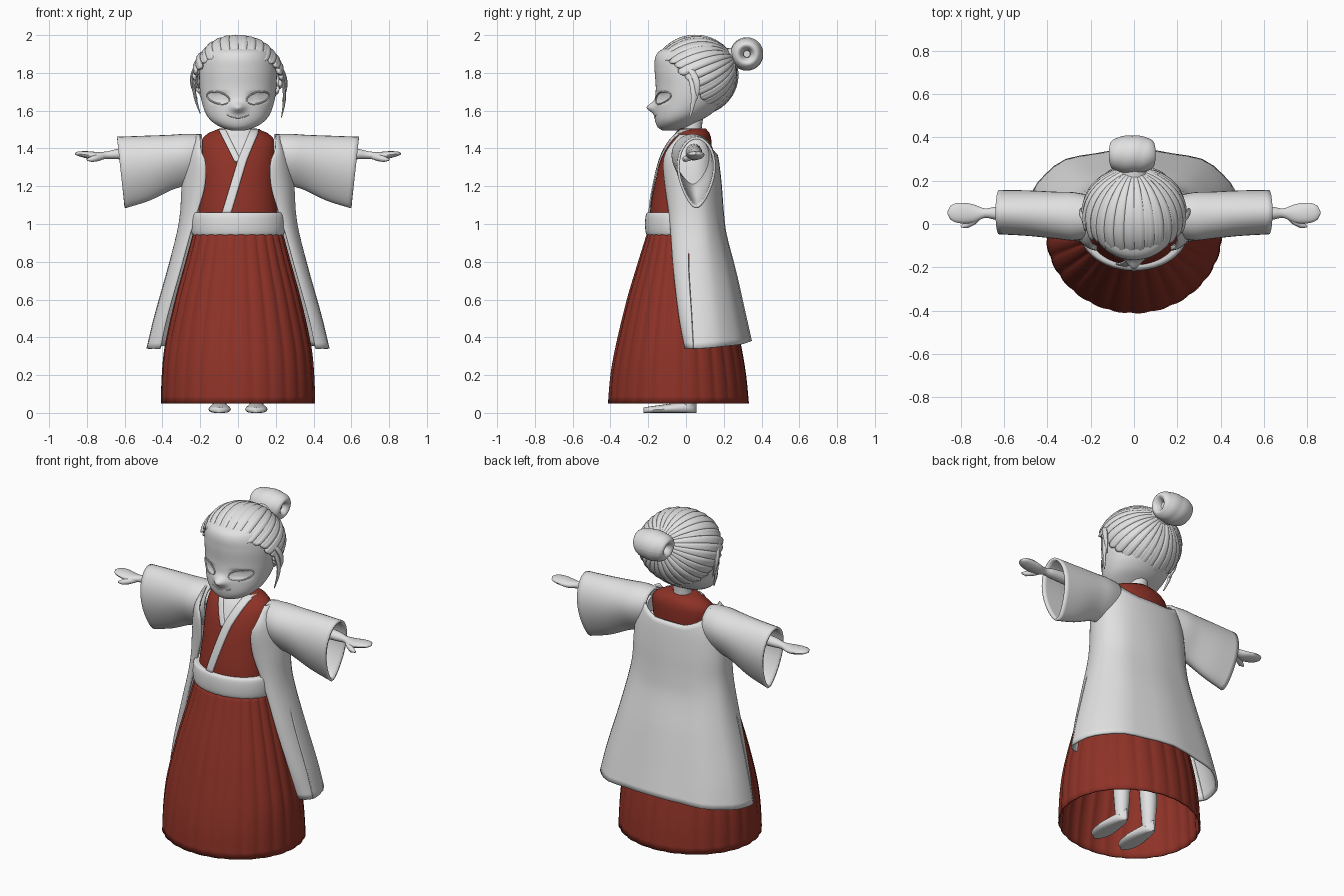
import bpy, bmesh, math, random
from math import sin, cos, pi, radians, sqrt, exp
from mathutils import Vector

random.seed(4)
if "Cube" in bpy.data.objects:
    bpy.data.objects.remove(bpy.data.objects["Cube"])


def material(name, rgb):
    m = bpy.data.materials.new(name)
    m.use_nodes = True
    m.diffuse_color = (*rgb, 1)
    m.node_tree.nodes["Principled BSDF"].inputs["Base Color"].default_value = (*rgb, 1)
    return m


GREY = material("pale_grey", (0.75, 0.75, 0.75))
RED = material("deep_red", (0.27, 0.032, 0.02))


def interp(table, z):
    """Smooth lookup in a table of rows keyed by their first value."""
    n = len(table)
    z = min(max(z, table[0][0]), table[-1][0])
    i = max(k for k in range(n - 1) if table[k][0] <= z)
    a, b = table[i], table[i + 1]
    p, q = table[max(i - 1, 0)], table[min(i + 2, n - 1)]
    h = b[0] - a[0]
    t = (z - a[0]) / h
    out = []
    for k in range(1, len(a)):
        m0 = (b[k] - p[k]) / (b[0] - p[0]) * h
        m1 = (q[k] - a[k]) / (q[0] - a[0]) * h
        out.append((2*t**3 - 3*t*t + 1) * a[k] + (t**3 - 2*t*t + t) * m0
                   + (3*t*t - 2*t**3) * b[k] + (t**3 - t*t) * m1)
    return out


def grid(name, rows, mat, wrap=True, caps=False, thick=0, skip=None):
    """Skin rows of points; wrap closes each row, skip(row, col) leaves a gap."""
    bm = bmesh.new()
    vs = [[bm.verts.new(p) for p in r] for r in rows]
    n = len(rows[0])
    for i in range(len(rows) - 1):
        for j in range(n if wrap else n - 1):
            if skip and skip(i, j):
                continue
            k = (j + 1) % n
            bm.faces.new((vs[i][j], vs[i][k], vs[i + 1][k], vs[i + 1][j]))
    if caps:
        bm.faces.new(vs[0])
        bm.faces.new(vs[-1])
    bmesh.ops.recalc_face_normals(bm, faces=bm.faces)
    me = bpy.data.meshes.new(name)
    bm.to_mesh(me)
    bm.free()
    me.materials.append(mat)
    me.shade_smooth()
    me.set_sharp_from_angle(angle=radians(50))
    ob = bpy.data.objects.new(name, me)
    bpy.context.collection.objects.link(ob)
    if thick:
        mod = ob.modifiers.new("thickness", "SOLIDIFY")
        mod.thickness, mod.offset = thick, 0
    return ob


def tube(name, pts, radii, mat, sides=10, flat=1.0):
    """Round tube through points; flat squeezes it along x."""
    pts = [Vector(p) for p in pts]
    rows = []
    for i, p in enumerate(pts):
        d = (pts[min(i + 1, len(pts) - 1)] - pts[max(i - 1, 0)]).normalized()
        u = d.cross(Vector((0, 1, 0) if abs(d.y) < 0.9 else (1, 0, 0))).normalized()
        v = d.cross(u)
        rows.append([p + radii[i] * (u * cos(2*pi*k/sides) * flat + v * sin(2*pi*k/sides))
                     for k in range(sides)])
    return grid(name, rows, mat, caps=True)


def ring(z, rx, yf, yb, n, f=lambda a: 1):
    c, r = (yf + yb) / 2, (yb - yf) / 2
    return [(rx * f(2*pi*k/n) * sin(2*pi*k/n), c - r * f(2*pi*k/n) * cos(2*pi*k/n), z)
            for k in range(n)]


def front_y(table, x, z):
    rx, yf, yb = interp(table, z)
    return (yf + yb) / 2 - (yb - yf) / 2 * sqrt(max(0, 1 - (x / rx) ** 2))


def steps(a, b, n):
    return [a + (b - a) * i / n for i in range(n + 1)]


# Pleated skirt, open below
SKIRT = [(.05, .405, -.41, .33), (.2, .4, -.397, .315), (.35, .385, -.37, .29),
         (.6, .33, -.31, .235), (.8, .275, -.25, .18), (.96, .232, -.2, .12)]
rows = []
for z in steps(.05, .96, 24):
    amp = .02 + .035 * (z - .05)
    rows.append(ring(z, *interp(SKIRT, z), 208,
                     lambda a: 1 - amp * (1 - sqrt(abs(sin(13 * a + .6))))))
grid("skirt", rows, RED, thick=.008)

# Robe top and sash
ROBE = [(.92, .215, -.19, .11), (1.06, .21, -.19, .12), (1.2, .2, -.168, .13),
        (1.35, .2, -.13, .135), (1.44, .195, -.085, .135), (1.48, .16, -.05, .125),
        (1.505, .1, -.035, .105)]
grid("robe_top", [ring(z, *interp(ROBE, z), 48) for z in steps(.92, 1.505, 26)], RED, caps=True)
rows = [ring(1 + .062 * sin(b), *(v + s * .022 * cos(b) ** .5 for v, s in
        ((.228, 1), (-.195, -1), (.12, 1))), 48) for b in steps(-1.57, 1.57, 12)]
grid("sash", rows, GREY, caps=True)


def strip(name, left, right, z0, z1, off):
    """Thin plate on the chest between two x functions of height."""
    rows = []
    for z in steps(z0, z1, 18):
        xs = steps(left(z), right(z), 4)
        rows.append([(x, front_y(ROBE, x, z) - off, z) for x in xs])
    return grid(name, rows, GREY, wrap=False, thick=.008)


def lapel(z):
    return -.06 + (z - 1.06) * .3 if z < 1.34 else .024 + (z - 1.34) * .42


strip("long_lapel", lambda z: lapel(z) - .024, lambda z: lapel(z) + .024, 1.05, 1.5, .007)
strip("short_lapel", lambda z: -.085 + (1.5 - z) * .5 - .018,
      lambda z: -.085 + (1.5 - z) * .5 + .018, 1.33, 1.5, .005)
strip("chest_skin", lambda z: -.085 + (1.5 - z) * .5, lapel, 1.34, 1.5, .002)

# Open coat: front edge x, front edge y, side x, side y, back y
COAT = [(.34, .41, .0, .478, .06, .345), (.5, .375, -.03, .44, .06, .31),
        (.75, .305, -.06, .37, .05, .255), (.95, .25, -.075, .318, .05, .205),
        (1.06, .215, -.085, .3, .04, .192), (1.2, .175, -.105, .292, .04, .182),
        (1.33, .172, -.115, .275, .04, .168), (1.39, .195, -.095, .255, .04, .155),
        (1.47, .2, -.03, .215, .04, .13)]
half = steps(0, .55, 8) + [.58 + .05 * i for i in range(4)] + [.755, .77] + \
    [.8 + .1 * i for i in range(12)]
cols = [(1, u) for u in half] + [(-1, u) for u in half[-2::-1]]
slits = [i for i in range(len(cols) - 1) if sorted((cols[i][1], cols[i + 1][1])) == [.755, .77]]


def coat_point(side, u, t):
    u = u / half[-1] * 2
    back = max(0, u - 1)
    low = .34 + .04 * back
    top = 1.47 - .1 * min(1, max(0, u - 1.25) / .55) ** .6
    z = low + (top - low) * t
    ex, ey, rx, cy, yb = interp(COAT, z)
    if u < 1:
        a = u * pi / 2
        x, y = ex + (rx - ex) * sin(a), ey + (cy - ey) * (1 - cos(a))
    else:
        a = back * pi / 2
        x, y = rx * cos(a) ** .85, cy + (yb - cy) * sin(a) ** .85
    y += .006 * (1 - t) * sin(back * 14) * min(1, back * 4)
    return (side * max(x, 0), y, z)


rows = [[coat_point(s, u, t) for s, u in cols] for t in steps(0, 1, 36)]
grid("coat_body", rows, GREY, wrap=False, thick=.014, skip=lambda i, j: j in slits and i < 16)

# Wide sleeves: top z, bottom z, middle y, half width
SLEEVE = [(.19, 1.468, 1.23, .035, .095), (.28, 1.47, 1.21, .035, .115),
          (.36, 1.465, 1.19, .04, .112), (.5, 1.46, 1.13, .05, .108),
          (.64, 1.455, 1.09, .055, .105)]
# Arm: half width y, half height z, middle y, middle z
ARM = [(.2, .045, .045, .04, 1.38), (.5, .036, .036, .05, 1.375), (.64, .03, .027, .05, 1.37),
       (.69, .022, .02, .05, 1.365), (.74, .042, .021, .048, 1.36), (.79, .048, .02, .05, 1.365),
       (.83, .042, .015, .052, 1.37), (.855, .025, .009, .052, 1.372), (.862, .006, .004, .052, 1.372)]
for side, label in ((1, "left"), (-1, "right")):
    rows = []
    for x in steps(.19, .64, 18):
        zt, zb, yc, hw = interp(SLEEVE, x)
        row = []
        for k in range(36):
            a = 2 * pi * k / 36
            drop = (1 - sin(a)) / 2
            row.append((side * (x - .04 * drop * (x - .19) / .45),
                        yc + hw * cos(a) * (1 - .45 * drop ** 2),
                        (zt + zb) / 2 + (zt - zb) / 2 * sin(a)))
        rows.append(row)
    grid(label + "_sleeve", rows, GREY, thick=.014)

    rows = []
    for x in steps(.2, .862, 50):
        ry, rz, yc, zc = interp(ARM, x)
        rows.append([(side * x, yc + ry * cos(2*pi*k/16), zc + rz * sin(2*pi*k/16))
                     for k in range(16)])
    grid(label + "_arm", rows, GREY, caps=True)
    tube(label + "_thumb", [(side * .71, .04, 1.358), (side * .745, .012, 1.35),
         (side * .775, -.006, 1.343), (side * .8, -.012, 1.34)], [.014, .018, .015, .005], GREY)

    # Legs and slippers
    tube(label + "_leg", [(side * .085, 0, .95), (side * .09, 0, .45), (side * .097, .01, .2),
         (side * .097, .01, .03)], [.07, .055, .048, .036], GREY, 16)
    rows = []
    for t in steps(0, 1, 14):
        w = .058 * (1 - abs(2 * t - 1) ** 4) ** .5 * (.8 + .2 * cos((t - .3) * 4)) + .002
        h = .026 + .035 * t
        rows.append([(side * .097 + w * cos(2*pi*k/16), -.225 + .28 * t,
                      max(0, h * (.5 + .62 * sin(2*pi*k/16)))) for k in range(16)])
    grid(label + "_foot", rows, GREY, caps=True)

# Head with a pointed little snout and sunken eyes
HEAD = [(1.495, .035, -.125, -.05), (1.51, .085, -.148, .0), (1.54, .135, -.162, .06),
        (1.58, .168, -.167, .13), (1.64, .19, -.165, .19), (1.72, .203, -.16, .215),
        (1.82, .203, -.166, .21), (1.89, .185, -.16, .19), (1.925, .15, -.125, .15),
        (1.95, .06, -.04, .08)]
rows = []
for z in steps(1.495, 1.95, 56):
    row = []
    for x, y, _ in ring(z, *interp(HEAD, z), 96):
        if y < 0:
            y -= .043 * exp(-(x / .035) ** 2 - ((z - 1.617) / .026) ** 2)
            y += .012 * exp(-(((abs(x) - .105) / .05) ** 4) - ((z - 1.67) / .028) ** 4)
        row.append((x, y, z))
    rows.append(row)
grid("head", rows, GREY, caps=True)
tube("neck", [(0, .03, 1.4), (0, .03, 1.5), (0, .04, 1.6)], [.06, .052, .055], GREY, 20)


def face_line(name, path, r):
    tube(name, [(x, front_y(HEAD, x, z), z) for x, z in path], [r] * len(path), GREY, 6)


for side, label in ((1, "left"), (-1, "right")):
    face_line(label + "_eye_rim", [(side * (.105 + .06 * cos(a)), 1.668 + .031 * sin(a) + .012 * cos(a))
                                   for a in steps(0, 2 * pi, 24)], .004)
face_line("mouth", [(x, 1.562 + 5 * x * x) for x in steps(-.06, .06, 12)], .003)

# Ridged hair cap, combed back toward the bun
POLE = Vector((0, cos(radians(25)), sin(radians(25))))
UP = Vector((0, -sin(radians(25)), cos(radians(25))))
LOCKS, PER = 30, 10
height = [random.uniform(.01, .045) for _ in range(LOCKS)]
length = [random.uniform(-3, 3) for _ in range(LOCKS)]
rows = []
for t in steps(.08, 1, 22):
    row = []
    for k in range(LOCKS * PER):
        phi, lock = 2 * pi * k / (LOCKS * PER), k // PER
        c = cos(phi)
        bump = sin(pi * (k % PER + .2) / PER)
        th = radians((100 + 15 * c + 7 * c * c + length[lock] + 4 * bump) * t)
        d = POLE * cos(th) + (UP * c + Vector((1, 0, 0)) * sin(phi)) * sin(th)
        r = .985 + height[lock] * bump ** .6 + (.015 if k % PER > 5 else 0) * t
        row.append((d.x * .228 * r, .05 + d.y * .213 * r, 1.79 + d.z * .202 * r))
    rows.append(row)
grid("hair_cap", rows, GREY, thick=.018)

# Loose locks beside the face
for i, (s, x0, x1, y1, z1) in enumerate(((1, .2, .23, .02, 1.565), (1, .21, .235, .05, 1.65),
                                        (-1, .205, .2, .015, 1.585), (-1, .215, .215, .05, 1.66))):
    pts = []
    for t in steps(0, 1, 10):
        pts.append((s * (x0 + (x1 - x0) * t + .03 * sin(pi * t)),
                    -.01 + (y1 + .01) * t + .035 * sin(pi * t), 1.86 + (z1 - 1.86) * t))
    tube("side_lock_%d" % (i + 1), pts, [.004 + .018 * sin(pi * t) ** .8 * (1 - .5 * t)
         for t in steps(0, 1, 10)], GREY, 10, .55)

# Wound bun
rows = []
for k in range(48):
    a = 2 * pi * k / 48
    row = []
    for j in range(56):
        b = 2 * pi * j / 56
        r = .05 + .036 * cos(b) * (1 + .07 * abs(sin(4 * b + a)))
        row.append((-.008 + .1 * sin(b) * (1 + .08 * sin(a)), .322 + r * cos(a), 1.9 + r * sin(a)))
    rows.append(row)
grid("hair_bun", rows + rows[:1], GREY)
tube("bun_core", [(-.07, .322, 1.9), (0, .322, 1.9), (.06, .322, 1.9)], [.018, .024, .018], GREY, 16)
tube("bun_root", [(0, .2, 1.86), (0, .25, 1.875), (0, .29, 1.89)], [.07, .06, .05], GREY, 20)
